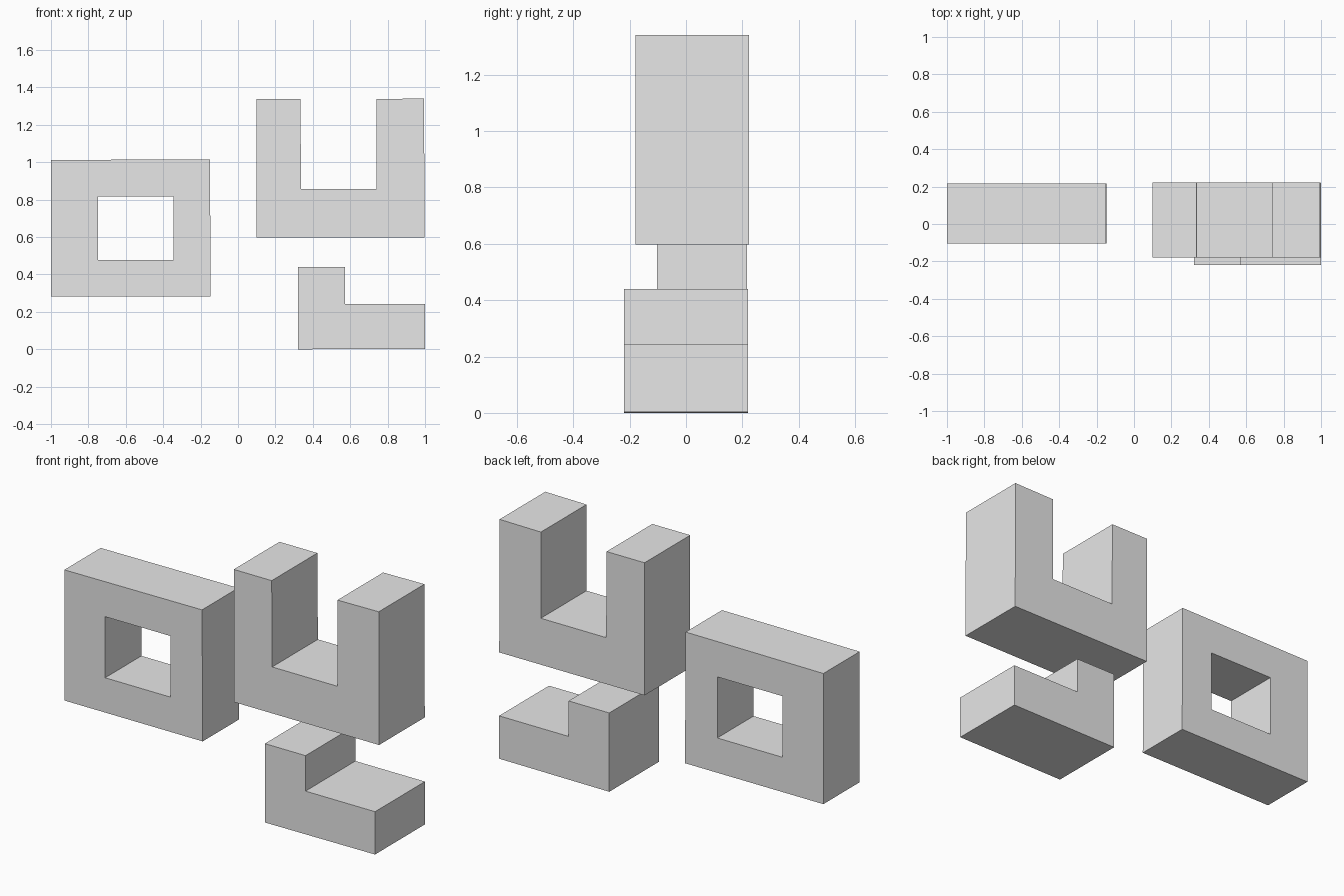
import bpy
import bmesh

cube = bpy.data.objects.get("Cube")
if cube:
    bpy.data.objects.remove(cube, do_unlink=True)

grey = bpy.data.materials.new("plain grey")
grey.use_nodes = True
grey.diffuse_color = (0.8, 0.8, 0.8, 1)
grey.node_tree.nodes["Principled BSDF"].inputs["Base Color"].default_value = (0.8, 0.8, 0.8, 1)


def block(name, outline, front, back, hole=None):
    """Extrude an x-z outline from front to back, optionally as a ring round a hole."""
    bm = bmesh.new()
    outer = [bm.verts.new((x, front, z)) for x, z in outline]
    if hole:
        inner = [bm.verts.new((x, front, z)) for x, z in hole]
        n = len(outer)
        for i in range(n):
            j = (i + 1) % n
            bm.faces.new((outer[i], outer[j], inner[j], inner[i]))
    else:
        bm.faces.new(outer)
    result = bmesh.ops.extrude_face_region(bm, geom=bm.faces[:], use_keep_orig=True)
    moved = [g for g in result["geom"] if isinstance(g, bmesh.types.BMVert)]
    bmesh.ops.translate(bm, verts=moved, vec=(0, back - front, 0))
    bmesh.ops.recalc_face_normals(bm, faces=bm.faces[:])
    mesh = bpy.data.meshes.new(name)
    bm.to_mesh(mesh)
    bm.free()
    mesh.materials.append(grey)
    obj = bpy.data.objects.new(name, mesh)
    bpy.context.collection.objects.link(obj)
    return obj


# Rectangular frame with a square window
block("square_ring",
      [(-1, 0.283), (-0.146, 0.283), (-0.15, 1.016), (-1, 1.012)],
      -0.103, 0.217,
      hole=[(-0.748, 0.477), (-0.345, 0.477), (-0.345, 0.818), (-0.748, 0.818)])

# Tall U-shaped block
block("u_block",
      [(0.1, 0.598), (0.997, 0.598), (0.995, 1.341), (0.74, 1.338),
       (0.74, 0.857), (0.337, 0.857), (0.334, 1.338), (0.1, 1.338)],
      -0.18, 0.223)

# Low L-shaped step
block("l_block",
      [(0.32, 0), (1, 0.003), (1, 0.242), (0.571, 0.242),
       (0.571, 0.44), (0.32, 0.44)],
      -0.22, 0.22)
